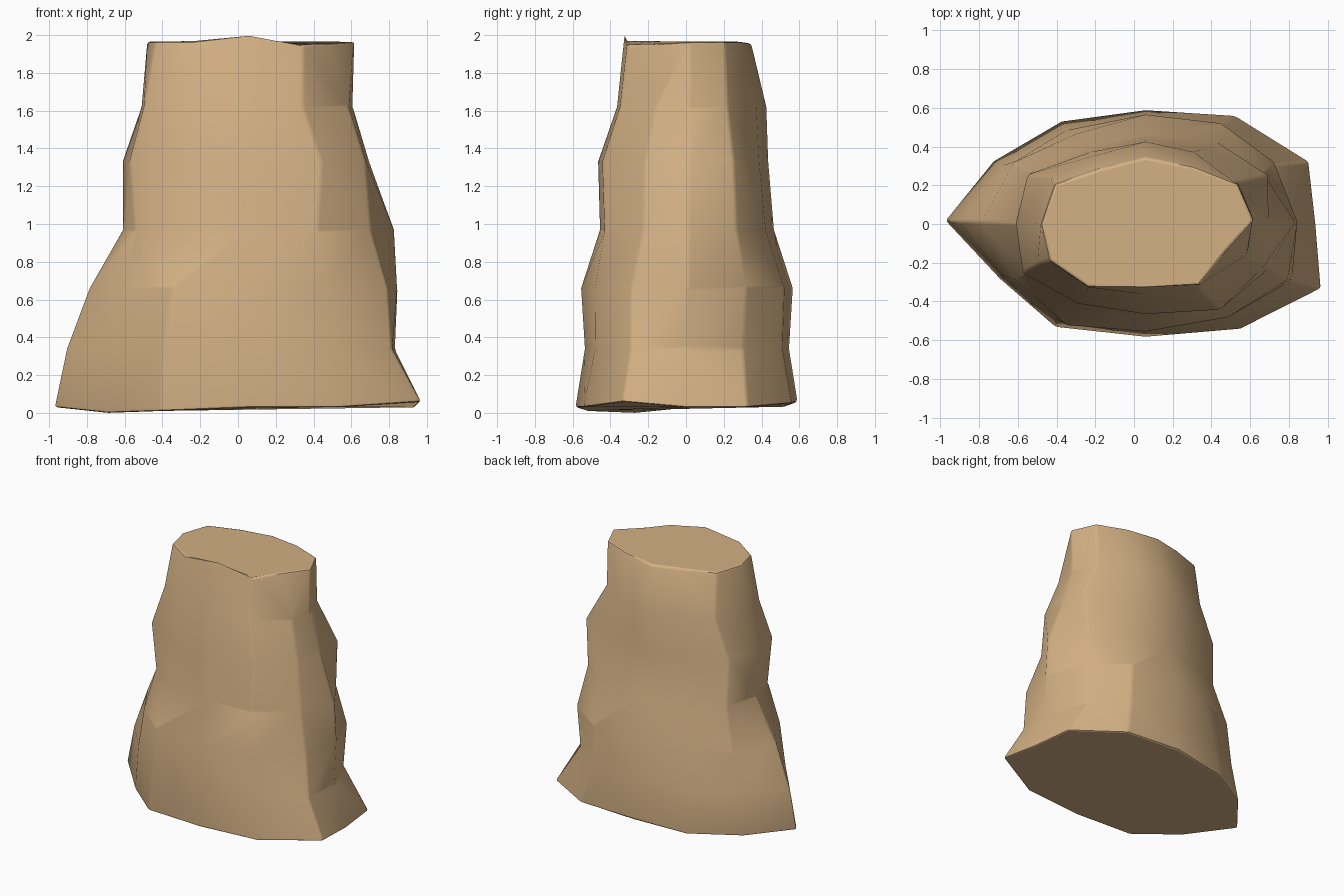
import bpy, bmesh
from mathutils import Vector

default_cube = bpy.data.objects.get("Cube")
if default_cube:
    bpy.data.objects.remove(default_cube, do_unlink=True)


def make_material(name, colour):
    material = bpy.data.materials.new(name)
    material.use_nodes = True
    material.diffuse_color = colour
    material.node_tree.nodes["Principled BSDF"].inputs["Base Color"].default_value = colour
    return material


AXIS_X = 0.06

# Unit outlines, clockwise from the back: pointed foot and rounder top
foot_outline = [(0, 1), (.51, .95), (.93, .55), (.97, 0), (1, -.57), (.54, -.93),
                (0, -1), (-.45, -.91), (-.73, -.48), (-1, .03), (-.76, .55), (-.42, .9)]
top_outline = [(0, 1), (.44, .86), (.85, .6), (1, .05), (.75, -.42), (.51, -.96),
               (0, -1), (-.55, -1), (-.92, -.58), (-1, 0), (-.87, .6), (-.43, .83)]

# Height, then left, right, front and back limits of each layer
layers = [
    (.03, -.975, .97, -.585, .59),
    (.34, -.91, .85, -.535, .545),
    (.66, -.79, .86, -.555, .565),
    (.97, -.61, .84, -.455, .465),
    (1.33, -.61, .70, -.465, .435),
    (1.62, -.51, .61, -.365, .425),
    (1.965, -.48, .62, -.325, .345),
]

# Dents and bulges: (layer, column) -> shift along x, y and z
sideways = {(1, 2): -.08, (2, 2): -.06, (3, 2): -.09, (4, 2): .07,
            (3, 4): -.04, (4, 4): .08, (5, 4): .09,
            (3, 5): -.05, (4, 5): .05, (3, 8): -.05, (4, 8): -.06, (5, 8): -.05,
            (1, 10): .02, (3, 10): -.05, (4, 10): -.05}
depthways = {(1, 5): .02, (2, 5): .04, (3, 7): .03, (4, 7): .04, (5, 7): .02,
             (5, 2): -.03, (2, 11): -.03}
upward = {(0, 0): .03, (0, 1): .02, (0, 4): .03, (0, 8): -.03, (0, 7): -.02,
          (6, 6): .04, (6, 5): -.02, (6, 4): -.01, (6, 0): -.01}


def ring_point(level, column):
    height, left, right, front, back = layers[level]
    blend = level / (len(layers) - 1)
    unit = Vector(foot_outline[column]).lerp(Vector(top_outline[column]), blend)
    reach_x = right - AXIS_X if unit.x > 0 else AXIS_X - left
    reach_y = back if unit.y > 0 else -front
    key = (level, column)
    return Vector((AXIS_X + unit.x * reach_x + sideways.get(key, 0),
                   unit.y * reach_y + depthways.get(key, 0),
                   height + upward.get(key, 0)))


# Rock body: layered rings joined by quads and closed with caps
bm = bmesh.new()
columns = len(foot_outline)
rings = [[bm.verts.new(ring_point(level, column)) for column in range(columns)]
         for level in range(len(layers))]
for lower, upper in zip(rings, rings[1:]):
    for column in range(columns):
        following = (column + 1) % columns
        bm.faces.new((lower[column], upper[column], upper[following], lower[following]))
bm.faces.new(rings[0])
bm.faces.new(rings[-1])
bmesh.ops.recalc_face_normals(bm, faces=bm.faces)

# Worn rims and ridges
rims = [edge for edge in bm.edges if edge.calc_face_angle(0) > 0.52]
bmesh.ops.bevel(bm, geom=rims, offset=0.015, segments=2, profile=0.5,
                affect='EDGES', clamp_overlap=True)

mesh = bpy.data.meshes.new("rock_pillar")
bm.to_mesh(mesh)
bm.free()
rock = bpy.data.objects.new("rock_pillar", mesh)
bpy.context.collection.objects.link(rock)
mesh.materials.append(make_material("sandstone", (.65, .435, .23, 1)))

# Soft shading across the weathered sides, flat caps
bpy.ops.object.select_all(action='DESELECT')
rock.select_set(True)
bpy.context.view_layer.objects.active = rock
bpy.ops.object.shade_smooth_by_angle(angle=0.6)
for face in mesh.polygons:
    if len(face.vertices) >= columns:
        face.use_smooth = False
